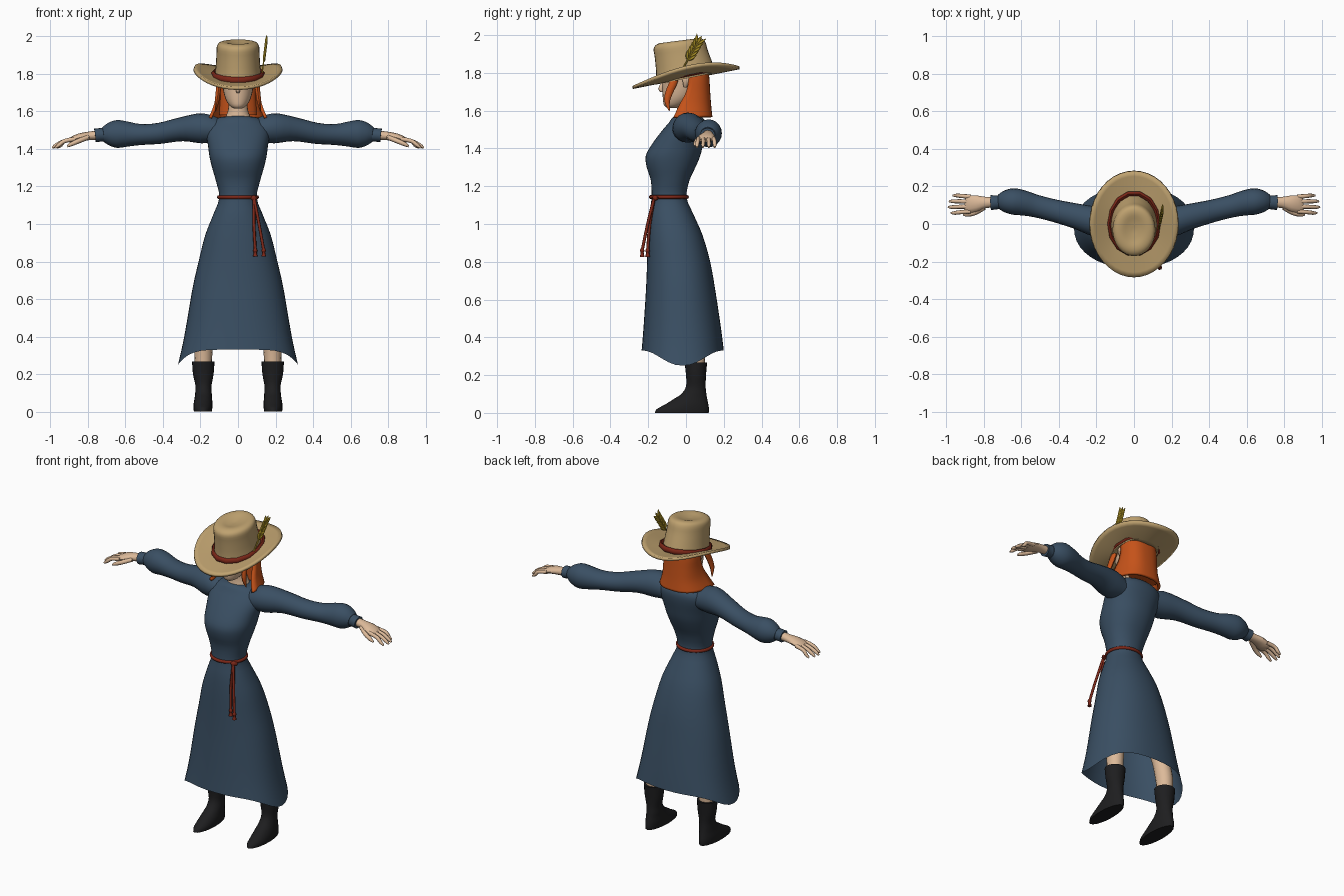
import bpy, bmesh, math
from mathutils import Vector

def mat(name, *rgb):
    m = bpy.data.materials.new(name)
    m.diffuse_color = (*rgb, 1)
    return m

BLUE = mat("blue cloth", 0.042, 0.078, 0.125)
SKIN = mat("skin", 0.72, 0.49, 0.32)
HAIR = mat("orange hair", 0.56, 0.085, 0.01)
STRAW = mat("straw", 0.52, 0.36, 0.16)
RED = mat("dark red cord", 0.2, 0.02, 0.009)
BLACK = mat("black leather", 0.013, 0.013, 0.014)
GOLD = mat("golden wheat", 0.55, 0.38, 0.025)

def spline(keys, n):
    """Catmull-Rom through tuples of numbers, n steps per span."""
    out = []
    for i in range(len(keys) - 1):
        a, b = keys[max(i - 1, 0)], keys[i]
        c, d = keys[i + 1], keys[min(i + 2, len(keys) - 1)]
        for k in range(n):
            t = k / n
            out.append(tuple(0.5 * (2*q + (r - p)*t + (2*p - 5*q + 4*r - s)*t*t
                       + (3*q - p - 3*r + s)*t**3) for p, q, r, s in zip(a, b, c, d)))
    return out + [tuple(keys[-1])]

def loft(name, rings, m, caps=(True, True), cyclic=False, arc=False, mirror=False, thick=0, angle=50):
    """Skin a list of point rings."""
    bm = bmesh.new()
    vs = [[bm.verts.new(p) for p in r] for r in rings]
    n = len(vs[0])
    pairs = list(zip(vs, vs[1:])) + ([(vs[-1], vs[0])] if cyclic else [])
    for a, b in pairs:
        for j in range(n - 1 if arc else n):
            k = (j + 1) % n
            bm.faces.new((a[j], a[k], b[k], b[j]))
    if not cyclic and not arc:
        if caps[0]: bm.faces.new(vs[0])
        if caps[1]: bm.faces.new(vs[-1])
    bmesh.ops.recalc_face_normals(bm, faces=bm.faces)
    me = bpy.data.meshes.new(name)
    bm.to_mesh(me)
    bm.free()
    ob = bpy.data.objects.new(name, me)
    bpy.context.collection.objects.link(ob)
    me.materials.append(m)
    bpy.ops.object.select_all(action='DESELECT')
    ob.select_set(True)
    bpy.context.view_layer.objects.active = ob
    bpy.ops.object.shade_smooth_by_angle(angle=math.radians(angle))
    if thick:
        s = ob.modifiers.new("thickness", 'SOLIDIFY')
        s.thickness, s.offset = thick, 0
    if mirror:
        ob.modifiers.new("mirror", 'MIRROR')
    return ob

def sgnpow(v, p):
    return math.copysign(abs(v) ** p, v)

def stack(name, keys, m, n=32, steps=3, p=1.0, drop=None, **kw):
    """Horizontal ovals; keys are (z, centre x, half width, front y, back y)."""
    rings = []
    for z, cx, hw, yf, yb in spline(keys, steps):
        ring = []
        for j in range(n):
            a = 2 * math.pi * j / n
            c, s = math.cos(a), math.sin(a)
            ring.append((cx + hw * sgnpow(c, p), (yf + yb)/2 + (yb - yf)/2 * sgnpow(s, p),
                         z - (drop(z, c) if drop else 0)))
        rings.append(ring)
    return loft(name, rings, m, **kw)

def tube(name, keys, m, n=12, steps=3, up=(0, 0, 1), cyclic=False, **kw):
    """Sweep an oval; keys are (x, y, z, side radius, up radius)."""
    pts = keys if cyclic else spline(keys, steps)
    P = [Vector(k[:3]) for k in pts]
    rings = []
    for i, k in enumerate(pts):
        if cyclic:
            t = P[(i + 1) % len(P)] - P[i - 1]
        else:
            t = P[min(i + 1, len(P) - 1)] - P[max(i - 1, 0)]
        t.normalize()
        s = t.cross(Vector(up)).normalized()
        u = s.cross(t)
        rings.append([P[i] + s * k[3] * math.cos(2*math.pi*j/n) + u * k[4] * math.sin(2*math.pi*j/n)
                      for j in range(n)])
    return loft(name, rings, m, cyclic=cyclic, **kw)

# Dress body, with the hem dropping at the sides
stack("dress", [(.33, 0, .32, -.235, .20), (.45, 0, .287, -.225, .185), (.65, 0, .245, -.212, .155),
                (.8, 0, .21, -.206, .128), (.94, 0, .175, -.202, .088), (1.05, 0, .132, -.195, .04),
                (1.14, 0, .10, -.182, .003), (1.23, 0, .118, -.186, .018), (1.30, 0, .138, -.208, .05),
                (1.36, 0, .152, -.213, .075), (1.42, 0, .16, -.182, .09), (1.49, 0, .17, -.13, .105),
                (1.535, 0, .155, -.092, .105), (1.565, 0, .11, -.07, .085), (1.575, 0, .05, -.05, .055)],
      BLUE, n=40, p=.92, caps=(False, True),
      drop=lambda z, c: .08 * abs(c)**5 * max(0, 1 - (z - .33) / .35))

# Sleeves with puffed forearm and narrow cuff
tube("sleeve", [(.09, .0, 1.495, .07, .06), (.19, .01, 1.51, .08, .08), (.30, .04, 1.505, .068, .064),
                (.42, .07, 1.483, .06, .056), (.52, .095, 1.477, .06, .056), (.59, .112, 1.479, .067, .067),
                (.645, .12, 1.48, .07, .074), (.69, .119, 1.478, .058, .06), (.72, .116, 1.475, .04, .038)],
     BLUE, n=20, mirror=True)
tube("cuff", [(.71, .117, 1.476, .036, .036), (.735, .115, 1.475, .037, .036), (.762, .114, 1.472, .04, .036)],
     BLUE, n=16, mirror=True)

# Hands
tube("palm", [(.73, .115, 1.475, .027, .026), (.79, .115, 1.47, .03, .023), (.84, .11, 1.463, .043, .021),
              (.88, .105, 1.451, .045, .017), (.90, .105, 1.444, .038, .01)], SKIN, mirror=True)
for i in range(4):
    y, reach = .067 + .026 * i, (.975, .99, .985, .965)[i]
    tube("finger", [(.87, y, 1.453, .012, .012), (.925, y - .004 + .003*i, 1.442, .011, .011),
                    (reach - .02, y - .008 + .005*i, 1.42, .010, .010),
                    (reach, y - .008 + .005*i, 1.406, .005, .005)], SKIN, n=8, mirror=True)
tube("thumb", [(.80, .09, 1.463, .016, .014), (.85, .06, 1.442, .014, .013),
               (.89, .05, 1.425, .011, .011), (.91, .05, 1.413, .005, .005)], SKIN, n=8, mirror=True)

# Legs and boots
stack("leg", [(.18, .185, .042, .01, .095), (.27, .185, .046, .005, .10), (.36, .182, .05, -.005, .10),
              (.5, .165, .05, -.03, .08), (.8, .11, .07, -.12, .05)], SKIN, n=16, mirror=True)
stack("boot", [(.268, .185, .06, -.008, .112), (.2, .185, .055, .0, .106), (.14, .184, .043, .0, .104),
               (.10, .184, .044, -.025, .108), (.075, .185, .046, -.062, .112), (.045, .186, .05, -.11, .118),
               (.02, .187, .05, -.155, .122), (0, .187, .048, -.165, .12)], BLACK, n=20, mirror=True)

# Neck, head, nose and ears
stack("neck", [(1.53, 0, .09, -.06, .07), (1.58, 0, .062, -.05, .06), (1.63, 0, .05, -.048, .05),
               (1.72, 0, .05, -.05, .05)], SKIN, n=20)
stack("head", [(1.615, 0, .02, -.10, -.05), (1.63, 0, .044, -.117, -.01), (1.67, 0, .068, -.123, .04),
               (1.73, 0, .082, -.126, .075), (1.80, 0, .09, -.128, .09), (1.87, 0, .085, -.115, .085),
               (1.91, 0, .05, -.08, .04)], SKIN, n=24)
tube("nose", [(0, -.118, 1.755, .006, .006), (0, -.134, 1.715, .011, .013), (0, -.122, 1.703, .009, .006)],
     SKIN, n=8, up=(0, 1, 0))
tube("ear", [(.092, -.005, 1.725, .005, .008), (.098, .0, 1.745, .01, .018), (.102, .006, 1.77, .012, .025),
             (.1, .01, 1.79, .006, .012)], SKIN, n=10, up=(0, 1, 0), mirror=True)

# Hair: shell round the back of the head, flaring at the shoulders
rings = []
for z, hw, yb, start in spline([(1.86, .10, .105, -.05), (1.78, .104, .115, .01), (1.70, .108, .12, .0),
                                (1.63, .122, .125, -.035), (1.565, .148, .132, -.065)], 4):
    rings.append([])
    for j in range(25):
        a = math.pi * j / 24
        rings[-1].append((hw * sgnpow(math.cos(a), .75), start + (yb - start) * sgnpow(math.sin(a), .75), z))
loft("back_hair", rings, HAIR, arc=True, thick=.016)
stack("hair_fill", [(1.58, 0, .10, .03, .118), (1.68, 0, .095, .02, .112), (1.85, 0, .09, .0, .10)], HAIR, n=20)
tube("front_lock", [(.08, -.045, 1.83, .016, .014), (.098, -.062, 1.76, .015, .02), (.106, -.088, 1.70, .013, .02),
                    (.113, -.1, 1.65, .011, .015), (.12, -.088, 1.60, .002, .003)],
     HAIR, n=8, up=(0, 1, 0), mirror=True)

# Hat brim: tilted forward, sides curled up
rings = []
for i in range(7):
    f = .42 + .58 * i / 6
    rings.append([])
    for j in range(40):
        a = 2 * math.pi * j / 40
        x, y = .235 * f * math.cos(a), .283 * f * math.sin(a)
        rings[-1].append((x, y, 1.775 + .2 * y + .055 * (x / .235) ** 2 + .004 * math.sin(3 * a)))
loft("hat_brim", rings, STRAW, caps=(False, False), thick=.016)

# Hat crown with a sunken top; keys are height, centre y, half width, half length, tilt
rings = []
for z, cy, hw, hl, tilt in spline([(1.77, .0, .128, .158, .2), (1.83, -.01, .12, .148, .19),
                                   (1.90, -.025, .115, .14, .15), (1.945, -.034, .113, .137, .12),
                                   (1.966, -.033, .10, .12, .12), (1.971, -.033, .07, .09, .13),
                                   (1.962, -.035, .035, .05, .13), (1.957, -.035, .008, .01, .13)], 3):
    rings.append([(hw * math.cos(a), cy + hl * math.sin(a), z + tilt * hl * math.sin(a))
                  for a in (2 * math.pi * j / 32 for j in range(32))])
loft("hat_crown", rings, STRAW, caps=(False, True))

def oval(n, hw, yf, yb, z, tilt, ra, rb):
    out = []
    for j in range(n):
        a = 2 * math.pi * j / n
        y = (yf + yb)/2 + (yb - yf)/2 * math.sin(a)
        out.append((hw * math.cos(a), y, z + tilt * y, ra, rb))
    return out

# Hat band, belt and hanging cords
tube("hat_band", oval(14, .131, -.16, .165, 1.797, .2, .013, .018), RED, n=8, cyclic=True)
tube("belt", oval(28, .103, -.188, .007, 1.143, 0, .009, .01), RED, n=8, cyclic=True)
tube("belt_knot", [(.07, -.168, 1.14, .006, .008), (.085, -.165, 1.138, .014, .016), (.10, -.15, 1.136, .006, .008)],
     RED, n=8)
for i, (mid, end) in enumerate([((.085, -.192), (.092, -.203)), ((.112, -.203), (.137, -.232))]):
    tube("hanging_cord", [(.085, -.168, 1.14, .008, .008), (*mid, 1.0, .008, .008), (*end, .86, .008, .008)],
         RED, n=8, up=(0, 1, 0))
    tube("cord_tassel", [(*end, .872, .007, .007), (*end, .857, .012, .012), (*end, .848, .008, .008),
                         (*end, .826, .013, .013)], RED, n=8, up=(0, 1, 0))

# Wheat ear tucked in the band
base, tip = Vector((.128, -.03, 1.80)), Vector((.15, .065, 1.965))
axis = (tip - base).normalized()
side = axis.cross(Vector((1, 0, 0))).normalized()

def grain(p, d, length, name="wheat_grain"):
    q = [p, p + d * length * .45, p + d * length]
    tube(name, [(*q[0], .004, .004), (*q[1], .009, .008), (*q[2], .001, .001)], GOLD, n=6, up=(1, 0, 0))

tube("wheat_stem", [(*base, .004, .004), (*tip, .004, .004)], GOLD, n=6, up=(1, 0, 0))
for i in range(5):
    p = base.lerp(tip, .42 + .13 * i)
    for s in (-1, 1):
        grain(p + side * s * .005, (axis + side * s * .5).normalized(), .05)
grain(tip - axis * .01, axis, .046, "wheat_tip")
